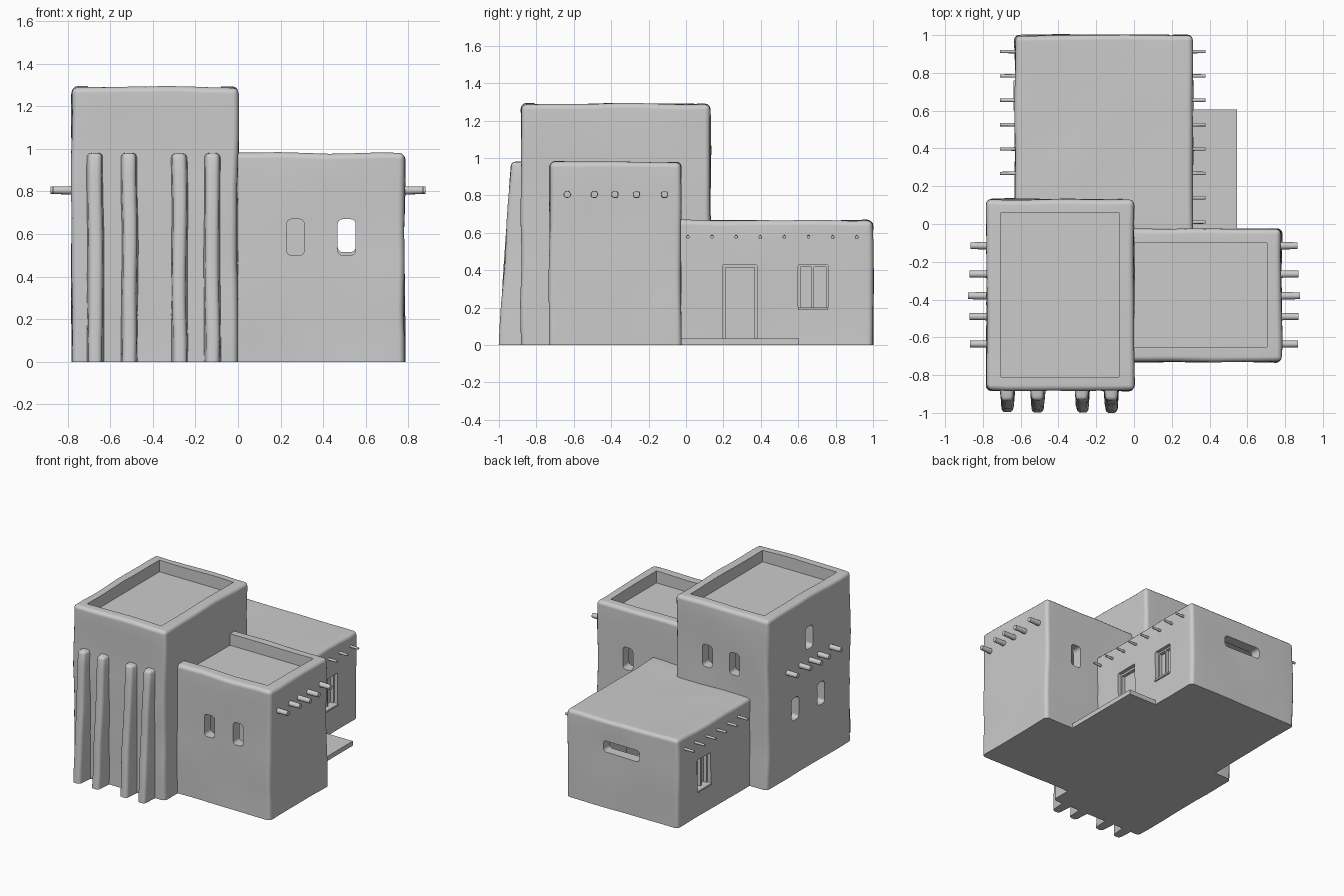
import bpy, bmesh, math
from mathutils import Vector, Matrix, noise

if "Cube" in bpy.data.objects:
    bpy.data.objects.remove(bpy.data.objects["Cube"], do_unlink=True)

clay = bpy.data.materials.new("pale_grey_clay")
clay.use_nodes = True
COLOUR = (0.6, 0.6, 0.6, 1)
clay.diffuse_color = COLOUR
clay.node_tree.nodes["Principled BSDF"].inputs["Base Color"].default_value = COLOUR


def make(name, bm):
    bmesh.ops.recalc_face_normals(bm, faces=bm.faces)
    mesh = bpy.data.meshes.new(name)
    bm.to_mesh(mesh)
    bm.free()
    mesh.materials.append(clay)
    ob = bpy.data.objects.new(name, mesh)
    bpy.context.collection.objects.link(ob)
    return ob


def box_bm(lo, hi):
    lo, hi = Vector(lo), Vector(hi)
    bm = bmesh.new()
    bmesh.ops.create_cube(bm, size=1, matrix=Matrix.Translation((lo + hi) / 2)
                          @ Matrix.Diagonal((*(hi - lo), 1)))
    return bm


def box(name, lo, hi, round_axis=None, radius=0.025):
    """Plain box, with the edges along one axis optionally rounded."""
    bm = box_bm(lo, hi)
    if round_axis is not None:
        edges = [e for e in bm.edges
                 if abs((e.verts[0].co - e.verts[1].co)[round_axis]) > 1e-4]
        bmesh.ops.bevel(bm, geom=edges, offset=radius, segments=4,
                        profile=0.5, affect='EDGES')
    return make(name, bm)


def smooth(ob, angle=35):
    bpy.ops.object.select_all(action='DESELECT')
    ob.select_set(True)
    bpy.context.view_layer.objects.active = ob
    bpy.ops.object.shade_smooth_by_angle(angle=math.radians(angle))


def wobble(bm, amount=0.009):
    """Hand-plastered unevenness, fading out at the ground."""
    for v in bm.verts:
        shift = noise.noise_vector(v.co * 3.5) * amount
        shift.z *= min(1, v.co.z * 4)
        v.co += shift


def adobe(name, lo, hi, cuts):
    """Soft-edged plastered block with openings cut from it."""
    bm = box_bm(lo, hi)
    edges = [e for e in bm.edges if max(v.co.z for v in e.verts) > 0.01]
    bmesh.ops.bevel(bm, geom=edges, offset=0.028, segments=3, profile=0.5, affect='EDGES')
    for axis in range(3):
        normal = Vector([float(i == axis) for i in range(3)])
        count = round((hi[axis] - lo[axis]) / 0.12)
        for i in range(1, count):
            at = lo[axis] + (hi[axis] - lo[axis]) * i / count
            bmesh.ops.bisect_plane(bm, geom=bm.verts[:] + bm.edges[:] + bm.faces[:],
                                   plane_co=normal * at, plane_no=normal)
    wobble(bm)
    ob = make(name, bm)
    bpy.context.view_layer.objects.active = ob
    for cutter in cuts:
        mod = ob.modifiers.new("opening", 'BOOLEAN')
        mod.operation, mod.solver, mod.object = 'DIFFERENCE', 'EXACT', cutter
        bpy.ops.object.modifier_apply(modifier=mod.name)
        bpy.data.objects.remove(cutter, do_unlink=True)
    smooth(ob)
    mod = ob.modifiers.new("even_shading", 'WEIGHTED_NORMAL')
    mod.keep_sharp = True
    return ob


def slot(axis, wall, across, z, width=0.085, height=0.17):
    """Cutter for a round-cornered window through a wall facing x (0) or y (1)."""
    lo, hi = [0, 0, z - height / 2], [0, 0, z + height / 2]
    lo[axis], hi[axis] = wall - 0.11, wall + 0.11
    lo[1 - axis], hi[1 - axis] = across - width / 2, across + width / 2
    return box("window_cutter", lo, hi, axis)


# Tall tower: room, roof recess and windows
adobe("tower", (-0.78, -0.88, 0), (0, 0.13, 1.29), [
    box("room_cutter", (-0.70, -0.80, 0.04), (-0.08, 0.05, 1.12)),
    box("roof_cutter", (-0.705, -0.81, 1.2), (-0.08, 0.06, 1.5)),
    slot(1, 0.13, -0.27, 0.89), slot(1, 0.13, -0.50, 0.89),
    slot(0, -0.78, -0.37, 0.98),
    slot(0, -0.78, -0.20, 0.50), slot(0, -0.78, -0.51, 0.50)])

# Middle block beside the tower
adobe("side_block", (-0.05, -0.73, 0), (0.78, -0.025, 0.98), [
    box("room_cutter", (0.02, -0.65, 0.04), (0.70, -0.105, 0.82)),
    box("roof_cutter", (-0.2, -0.65, 0.89), (0.705, -0.10, 1.2)),
    slot(1, -0.73, 0.27, 0.585), slot(1, -0.73, 0.51, 0.585),
    slot(1, -0.03, 0.51, 0.60)])

# Low rear block with door, framed windows and a wide slit
adobe("rear_block", (-0.63, -0.06, 0), (0.31, 1.0, 0.665), [
    box("room_cutter", (-0.55, 0.15, 0.04), (0.23, 0.92, 0.58)),
    box("door_cutter", (0.2, 0.195, 0.035), (0.4, 0.38, 0.43), 0, 0.01),
    box("window_cutter", (0.2, 0.60, 0.195), (0.4, 0.76, 0.43), 0, 0.01),
    box("window_cutter", (-0.75, 0.60, 0.195), (-0.5, 0.76, 0.43), 0, 0.01),
    slot(1, 1.0, -0.155, 0.465, 0.31, 0.085)])

# Door with frame
box("door_panel", (0.245, 0.18, 0.03), (0.26, 0.39, 0.44))
for y in (0.195, 0.365):
    box("door_jamb", (0.25, y, 0.035), (0.285, y + 0.015, 0.43))
box("door_lintel", (0.25, 0.195, 0.415), (0.285, 0.38, 0.43))

# Framed windows on both side walls of the rear block
for wall, out in ((0.31, 1), (-0.63, -1)):
    def part(name, deep, shallow, y0, y1, z0, z1):
        xs = sorted((wall - out * deep, wall - out * shallow))
        box(name, (xs[0], y0, z0), (xs[1], y1, z1))
    part("window_pane", 0.07, 0.055, 0.59, 0.77, 0.18, 0.44)
    for y in (0.60, 0.672, 0.748):
        part("window_post", 0.06, 0.03, y, y + 0.012, 0.195, 0.43)
    part("window_head", 0.06, 0.03, 0.60, 0.76, 0.418, 0.43)
    part("window_sill", 0.06, -0.008, 0.60, 0.76, 0.187, 0.2)

# Porch slab
box("porch_slab", (0.28, -0.04, 0), (0.545, 0.605, 0.035))

# Tapered buttresses on the tower front
for x in (-0.67, -0.51, -0.275, -0.12):
    bm = box_bm((x - 0.042, -1.0, 0), (x + 0.042, -0.84, 0.98))
    for v in bm.verts:
        if v.co.y < -0.9:
            v.co.x = x + (v.co.x - x) * 0.72
            if v.co.z > 0.5:
                v.co.y = -0.935
    edges = [e for e in bm.edges if min(v.co.y for v in e.verts) < -0.9
             and max(v.co.z for v in e.verts) > 0.01]
    bmesh.ops.bevel(bm, geom=edges, offset=0.02, segments=3, profile=0.5, affect='EDGES')
    for i in range(1, 9):
        bmesh.ops.bisect_plane(bm, geom=bm.verts[:] + bm.edges[:] + bm.faces[:],
                               plane_co=(0, 0, i * 0.11), plane_no=(0, 0, 1))
    wobble(bm, 0.006)
    smooth(make("buttress", bm), 50)


def beam(name, x0, x1, y, z, radius):
    bm = bmesh.new()
    bmesh.ops.create_cone(bm, cap_ends=True, segments=14, radius1=radius,
                          radius2=radius * 0.85, depth=abs(x1 - x0))
    turn = Matrix.Rotation(math.copysign(math.pi / 2, x1 - x0), 4, 'Y')
    bm.transform(Matrix.Translation(((x0 + x1) / 2, y, z)) @ turn)
    smooth(make(name, bm))


# Roof beams through the walls on both sides
for y, reach in ((-0.115, 0.865), (-0.265, 0.87), (-0.38, 0.88), (-0.49, 0.87), (-0.635, 0.868)):
    for side in (1, -1):
        beam("roof_beam", side * 0.72, side * reach, y, 0.805, 0.021)
for i in range(8):
    y = 0.01 + i * 0.129
    beam("small_beam", 0.26, 0.378, y, 0.578, 0.01)
    if i > 1:
        beam("small_beam", -0.58, -0.71, y, 0.578, 0.01)
